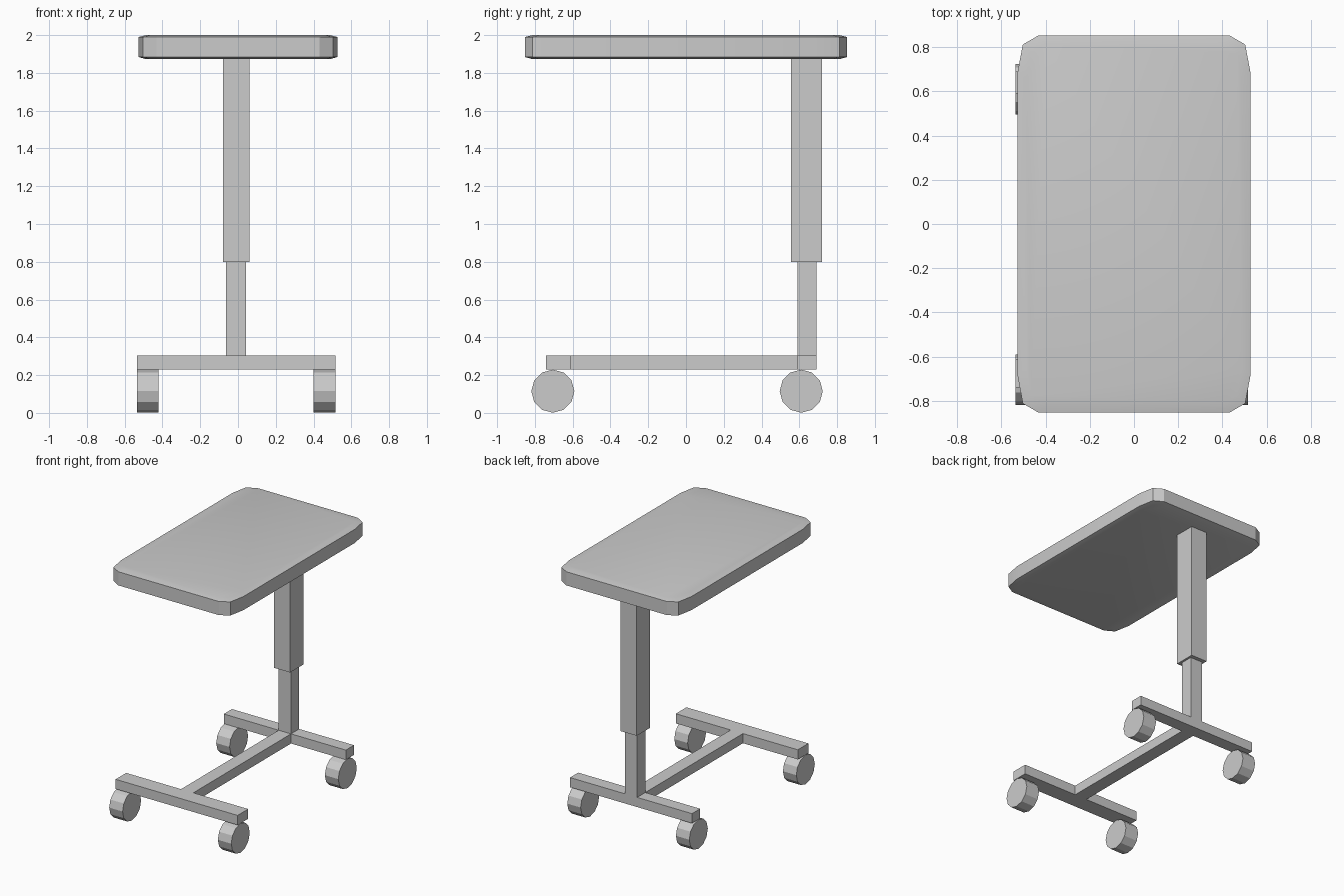
import bpy
import bmesh
from math import pi

cube = bpy.data.objects.get("Cube")
if cube:
    bpy.data.objects.remove(cube, do_unlink=True)

grey = bpy.data.materials.new("plain grey")
grey.use_nodes = True
grey.diffuse_color = (0.6, 0.6, 0.6, 1)
grey.node_tree.nodes["Principled BSDF"].inputs["Base Color"].default_value = grey.diffuse_color

CX = -0.01  # centre line of the stand


def box(name, x, y, z):
    """Box from its low and high limits on each axis."""
    limits = (x, y, z)
    bpy.ops.mesh.primitive_cube_add(size=1, location=[(a + b) / 2 for a, b in limits])
    ob = bpy.context.object
    ob.name = name
    ob.scale = [b - a for a, b in limits]
    bpy.ops.object.transform_apply(location=False, rotation=False, scale=True)
    ob.data.materials.append(grey)


# Base frame
BAR_Z = (0.23, 0.305)
BAR_X = (CX - 0.525, CX + 0.525)
POST_X = (CX - 0.053, CX + 0.053)
box("front_crossbar", BAR_X, (-0.74, -0.61), BAR_Z)
box("back_crossbar", BAR_X, (0.59, 0.69), BAR_Z)
box("centre_bar", POST_X, (-0.61, 0.59), BAR_Z)

# Telescopic column
box("lower_post", POST_X, (0.59, 0.69), (0.305, 0.8))
box("upper_post", (CX - 0.07, CX + 0.07), (0.555, 0.72), (0.8, 1.88))

# Wheels under the crossbar ends
for end, y in (("front", -0.705), ("back", 0.61)):
    for side, sx in (("left", 1), ("right", -1)):
        bpy.ops.mesh.primitive_cylinder_add(
            vertices=12, radius=0.114, depth=0.115,
            location=(CX + sx * 0.4675, y, 0.115), rotation=(0, pi / 2, 0))
        wheel = bpy.context.object
        wheel.name = f"{end}_{side}_wheel"
        wheel.data.materials.append(grey)

# Table top: a clipped-corner outline lofted through four levels
corner = [(0.527, 0.685), (0.503, 0.812), (0.432, 0.853)]
outline = []
for sx, sy in ((1, 1), (-1, 1), (-1, -1), (1, -1)):
    quarter = [(sx * x, sy * y) for x, y in corner]
    outline += quarter if sx * sy > 0 else quarter[::-1]

bm = bmesh.new()
rings = []
for z, inset in ((1.873, 0.04), (1.884, 0), (1.99, 0), (2.0, 0.04)):
    fx, fy = 1 - inset / 0.527, 1 - inset / 0.853
    rings.append([bm.verts.new((x * fx, y * fy, z)) for x, y in outline])
n = len(outline)
for low, high in zip(rings, rings[1:]):
    for i in range(n):
        j = (i + 1) % n
        bm.faces.new((low[i], low[j], high[j], high[i]))
bm.faces.new(rings[0][::-1])
bm.faces.new(rings[-1])
bmesh.ops.recalc_face_normals(bm, faces=bm.faces[:])
mesh = bpy.data.meshes.new("table_top")
bm.to_mesh(mesh)
bm.free()
mesh.materials.append(grey)
top = bpy.data.objects.new("table_top", mesh)
bpy.context.collection.objects.link(top)
bpy.ops.object.select_all(action="DESELECT")
top.select_set(True)
bpy.context.view_layer.objects.active = top
bpy.ops.object.shade_smooth_by_angle(angle=pi / 6)
